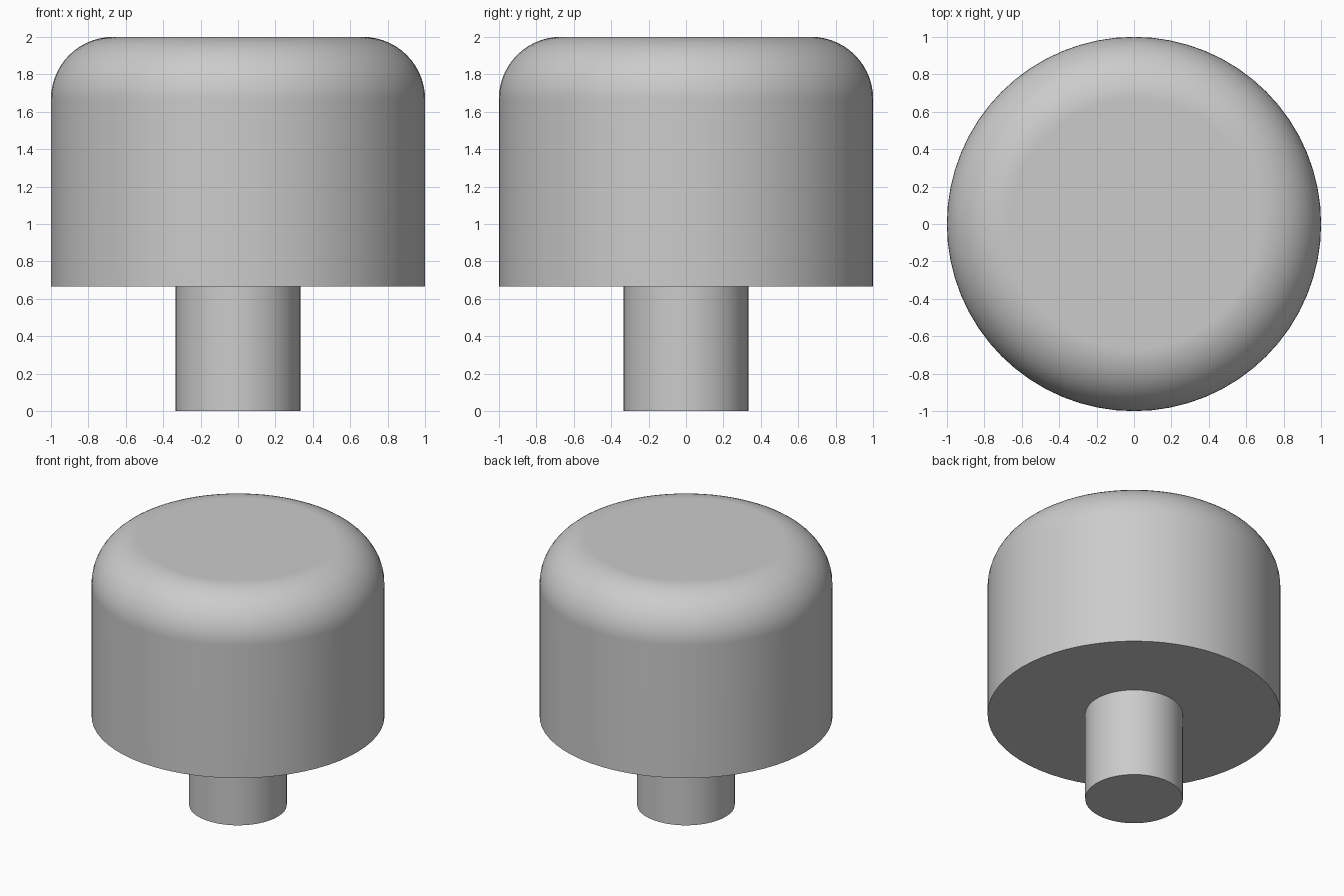
import bpy
import math

default_cube = bpy.data.objects.get("Cube")
if default_cube:
    bpy.data.objects.remove(default_cube, do_unlink=True)

# Single plain grey for the whole model
GREY = (0.6, 0.6, 0.6, 1.0)
material = bpy.data.materials.new("plain grey")
material.use_nodes = True
material.diffuse_color = GREY
material.node_tree.nodes["Principled BSDF"].inputs["Base Color"].default_value = GREY


def make_cylinder(name, radius, bottom, top, sides):
    """Upright cylinder spanning bottom..top on the z axis."""
    bpy.ops.mesh.primitive_cylinder_add(
        vertices=sides, radius=radius, depth=top - bottom,
        location=(0, 0, (bottom + top) / 2))
    obj = bpy.context.object
    obj.name = obj.data.name = name
    obj.data.materials.append(material)
    return obj


def round_top_edge(obj, radius, segments):
    """Fillet only the upper rim, using bevel weights."""
    mesh = obj.data
    weights = mesh.attributes.new("bevel_weight_edge", "FLOAT", "EDGE")
    for edge in mesh.edges:
        on_top = all(mesh.vertices[v].co.z > 0 for v in edge.vertices)
        weights.data[edge.index].value = 1.0 if on_top else 0.0
    bevel = obj.modifiers.new("rounded_rim", "BEVEL")
    bevel.limit_method = "WEIGHT"
    bevel.offset_type = "OFFSET"
    bevel.width = radius
    bevel.segments = segments
    bpy.ops.object.modifier_apply(modifier=bevel.name)


# Stem, set slightly into the head
stem = make_cylinder("stem", 1 / 3, 0, 0.68, 48)
bpy.ops.object.shade_smooth_by_angle(angle=math.radians(30))

# Broad head with a rounded upper rim and a sharp lower edge
head = make_cylinder("head", 1, 2 / 3, 2, 64)
round_top_edge(head, 1 / 3, 14)
bpy.ops.object.shade_smooth_by_angle(angle=math.radians(30))

# Keep the flat top evenly shaded
normals = head.modifiers.new("even_normals", "WEIGHTED_NORMAL")
normals.keep_sharp = True
